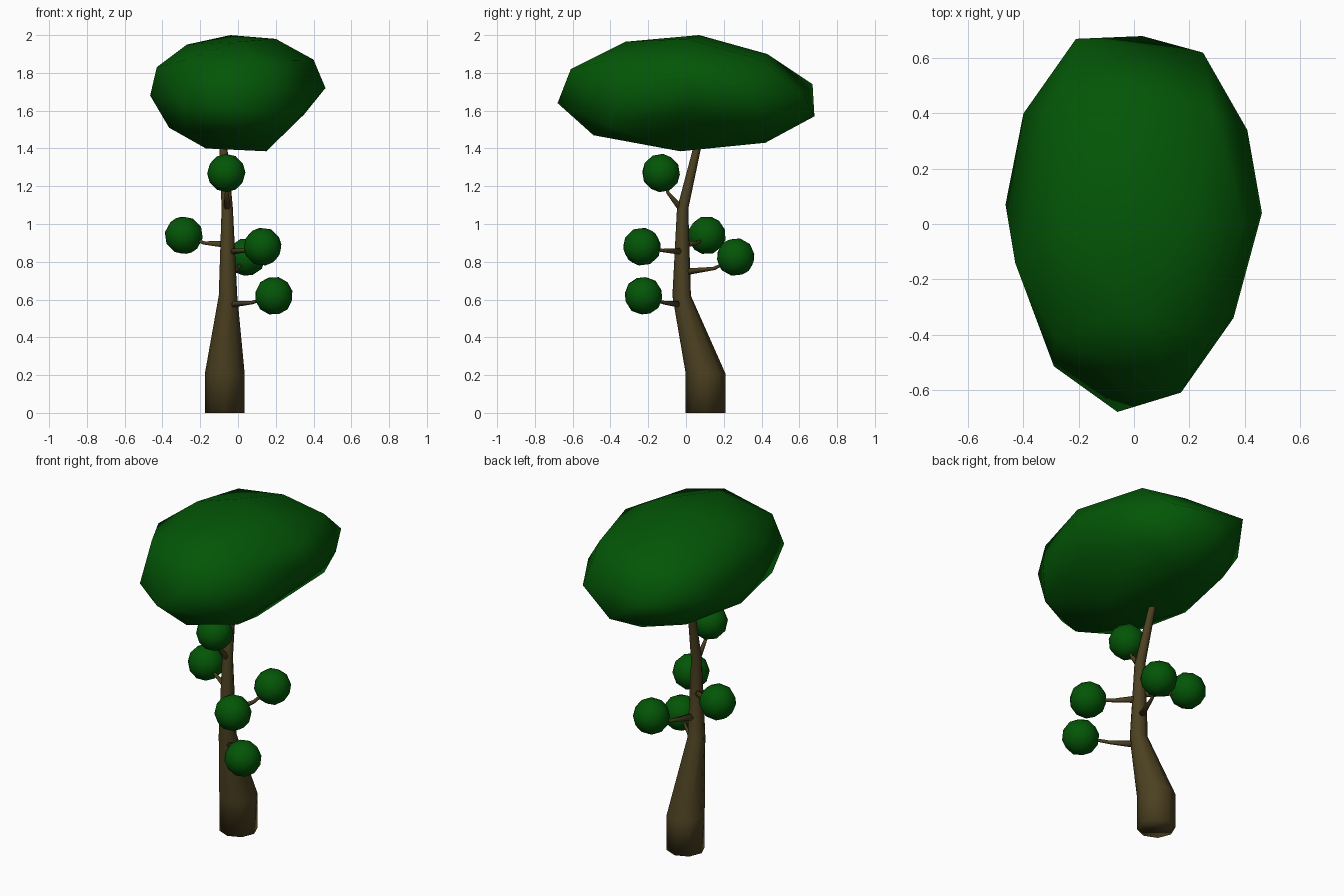
import bpy, bmesh, math
from mathutils import Vector, Euler

if "Cube" in bpy.data.objects:
    bpy.data.objects.remove(bpy.data.objects["Cube"])


def material(name, rgb):
    m = bpy.data.materials.new(name)
    m.diffuse_color = (*rgb, 1)
    m.use_nodes = True
    m.node_tree.nodes["Principled BSDF"].inputs["Base Color"].default_value = m.diffuse_color
    return m


BARK = material("brown_bark", (0.072, 0.052, 0.015))
LEAF = material("green_leaves", (0.001, 0.092, 0.002))


def finish(bm, name, mat):
    """Every part is fully smooth shaded."""
    me = bpy.data.meshes.new(name)
    bmesh.ops.recalc_face_normals(bm, faces=bm.faces)
    bm.to_mesh(me)
    bm.free()
    me.polygons.foreach_set("use_smooth", [True] * len(me.polygons))
    me.materials.append(mat)
    ob = bpy.data.objects.new(name, me)
    bpy.context.collection.objects.link(ob)
    return ob


def tube(name, path, radii, sides, level=False):
    """Tapered tube through the path; level keeps its rings horizontal."""
    bm = bmesh.new()
    pts = [Vector(p) for p in path]
    rings = []
    for i, (p, r) in enumerate(zip(pts, radii)):
        t = pts[min(i + 1, len(pts) - 1)] - pts[max(i - 1, 0)]
        u, v = Vector((1, 0, 0)), Vector((0, 1, 0))
        if not level:
            ref = Vector((0, 0, 1)) if abs(t.normalized().z) < 0.9 else u
            u = t.cross(ref).normalized()
            v = t.cross(u).normalized()
        rings.append([bm.verts.new(p + r * (math.cos(a) * u + math.sin(a) * v))
                      for a in (2 * math.pi * k / sides for k in range(sides))])
    for a, b in zip(rings, rings[1:]):
        for k in range(sides):
            n = (k + 1) % sides
            bm.faces.new((a[k], a[n], b[n], b[k]))
    bm.faces.new(rings[0])
    bm.faces.new(rings[-1])
    return finish(bm, name, BARK)


def leaf_ball(name, centre, turn):
    bm = bmesh.new()
    bmesh.ops.create_icosphere(bm, subdivisions=2, radius=0.102)
    rot = Euler(turn).to_matrix()
    for v in bm.verts:
        v.co = rot @ v.co + Vector(centre)
    return finish(bm, name, LEAF)


# Bent trunk
tube("trunk",
     [(-0.07, 0.103, 0), (-0.07, 0.103, 0.21), (-0.053, -0.023, 0.62),
      (-0.057, -0.018, 1.08), (-0.077, 0.058, 1.40), (-0.08, 0.08, 1.5)],
     [0.105, 0.105, 0.049, 0.03, 0.021, 0.018], 8, level=True)

# Main canopy: convex lump spanned by its outline corners and eight shoulders
corners = [
    (-0.04, 0.07, 2.0), (0.15, -0.03, 1.385),                       # top, bottom
    (-0.06, -0.68, 1.64), (0.17, -0.61, 1.82), (-0.29, -0.515, 1.65),  # front end
    (0.03, 0.68, 1.57), (-0.21, 0.67, 1.74), (0.25, 0.62, 1.69),    # back end
    (-0.465, 0.07, 1.68), (-0.43, -0.14, 1.83), (-0.4, 0.4, 1.69),  # left
    (0.463, 0.04, 1.72), (0.41, 0.34, 1.70), (0.36, -0.34, 1.68),   # right
    (-0.27, 0, 1.95), (0.2, 0, 1.98), (0.4, 0, 1.87), (0.35, 0, 1.58),
    (0.22, 0.05, 1.46), (-0.17, 0, 1.40), (-0.365, 0, 1.51),
    (0, -0.32, 1.965), (0, 0.43, 1.90), (0, 0.42, 1.43), (0, -0.49, 1.47),
]
corners += [(0.285 * a, 0.41 * b, 1.692 + 0.175 * c)
            for a in (-1, 1) for b in (-1, 1) for c in (-1, 1)]
bm = bmesh.new()
bmesh.ops.convex_hull(bm, input=[bm.verts.new(c) for c in corners])
bmesh.ops.delete(bm, geom=[v for v in bm.verts if not v.link_faces], context='VERTS')
finish(bm, "canopy", LEAF)

# Side branches: start, bend, leaf ball centre
branches = [
    ((-0.04, -0.03, 0.575), (0.07, -0.115, 0.583), (0.19, -0.225, 0.62)),
    ((-0.04, -0.025, 0.855), (0.045, -0.125, 0.86), (0.13, -0.233, 0.88)),
    ((-0.05, 0.0, 0.747), (0.0, 0.15, 0.765), (0.045, 0.263, 0.825)),
    ((-0.065, -0.01, 0.892), (-0.18, 0.06, 0.9), (-0.287, 0.11, 0.94)),
    ((-0.057, -0.025, 1.08), (-0.06, -0.095, 1.165), (-0.062, -0.132, 1.27)),
]
for i, (start, bend, ball) in enumerate(branches, 1):
    tube(f"branch_{i}", [start, bend, ball], [0.02, 0.01, 0.006], 6)
    leaf_ball(f"leaf_ball_{i}", ball, (0.4 * i, 0.7 * i, 0.5 * i))
